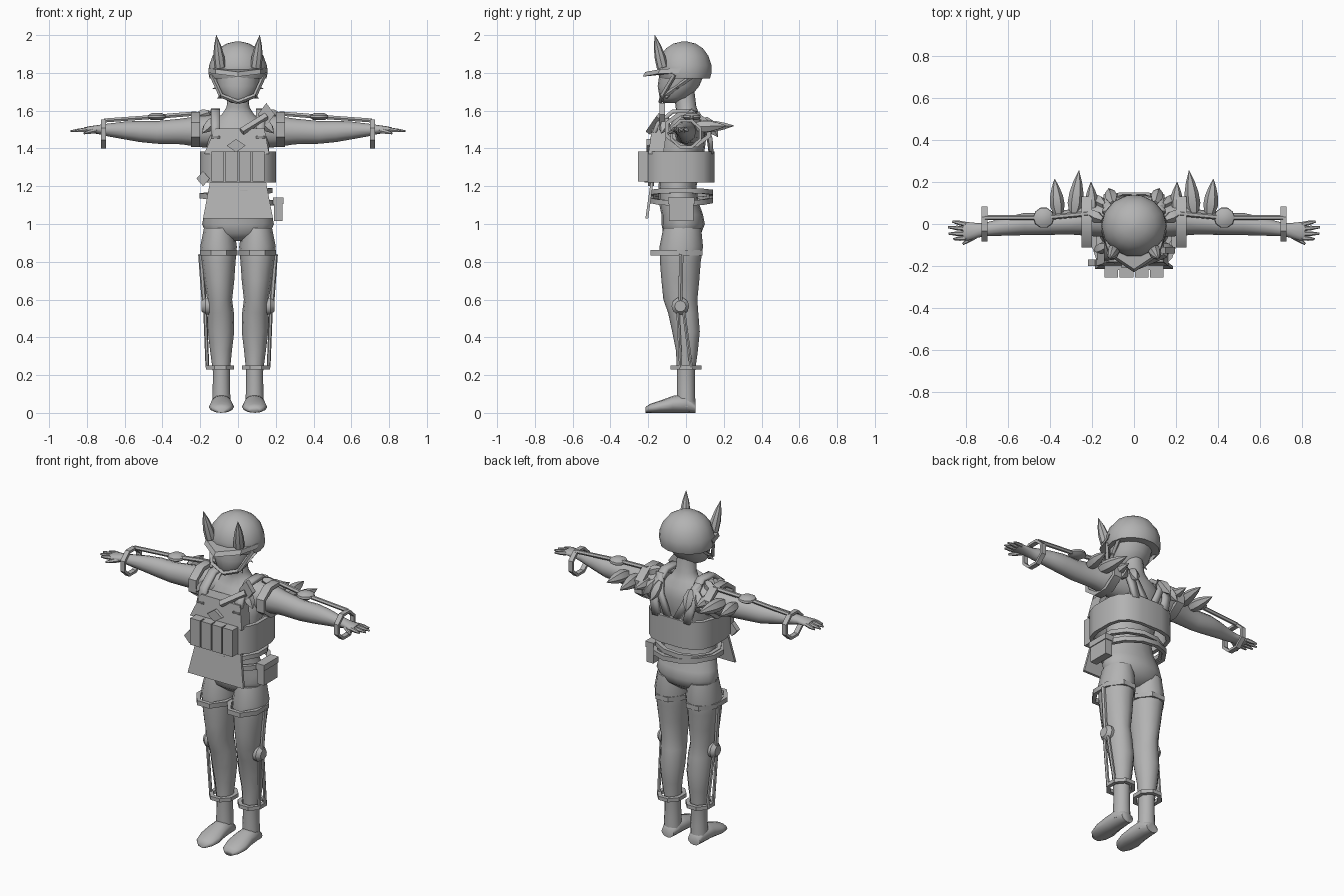
import bpy, bmesh, math
from mathutils import Vector as V

grey = bpy.data.materials.new("plain_grey")
grey.diffuse_color = (0.45, 0.45, 0.45, 1)
X, Y, Z = V((1, 0, 0)), V((0, 1, 0)), V((0, 0, 1))


def finish(bm, name, mirror=False, angle=40):
    bmesh.ops.recalc_face_normals(bm, faces=bm.faces)
    me = bpy.data.meshes.new(name)
    bm.to_mesh(me)
    bm.free()
    me.materials.append(grey)
    for p in me.polygons:
        p.use_smooth = True
    me.set_sharp_from_angle(angle=math.radians(angle))
    ob = bpy.data.objects.new(name, me)
    bpy.context.collection.objects.link(ob)
    if mirror:
        ob.modifiers.new("mirror", 'MIRROR').use_mirror_merge = False
    return ob


def loft(name, secs, n=12, mirror=False, closed=False, phase=0.0, angle=40):
    """Skin elliptical sections given as (centre, u, v)."""
    bm = bmesh.new()
    rows = []
    for c, u, v in secs:
        rows.append([bm.verts.new(c + u * math.cos(phase + 2 * math.pi * i / n)
                                  + v * math.sin(phase + 2 * math.pi * i / n)) for i in range(n)])
    m = len(rows)
    for j in range(m if closed else m - 1):
        a, b = rows[j], rows[(j + 1) % m]
        for i in range(n):
            bm.faces.new((a[i], a[(i + 1) % n], b[(i + 1) % n], b[i]))
    if not closed:
        bm.faces.new(rows[0])
        bm.faces.new(rows[-1])
    return finish(bm, name, mirror, angle)


def column(name, rows, n=16, **k):          # rows: x, y, z, rx, ry
    return loft(name, [(V(r[:3]), X * r[3], Y * r[4]) for r in rows], n, **k)


def sweep(name, p, q, radii, n=6, mirror=True, **k):   # straight taper from p to q
    p, q = V(p), V(q)
    d = (q - p).normalized()
    u = d.cross(Z if abs(d.z) < 0.8 else Y).normalized()
    v = d.cross(u)
    m = len(radii) - 1
    return loft(name, [(p.lerp(q, i / m), u * r, v * r) for i, r in enumerate(radii)], n, mirror, **k)


def ring(name, c, axis, ra, rb, h, t, n=8, power=1.0, tilt=0.0, mirror=True):
    """Faceted band around an axis: half height h, half thickness t."""
    a, b = {'X': (Y, Z), 'Z': (X, Y)}[axis]
    ax = X if axis == 'X' else Z
    f = lambda w: math.copysign(abs(w) ** power, w)
    secs = []
    for i in range(n):
        w = 2 * math.pi * (i + 0.5) / n
        off = a * ra * f(math.cos(w)) + b * rb * f(math.sin(w))
        r = off.normalized()
        secs.append((V(c) + off - r * t + ax * tilt * math.cos(w), r * t * 1.414, ax * h * 1.414))
    return loft(name, secs, 4, mirror, True, math.pi / 4)


def prism(name, pts, d, mirror=False):      # polygon pushed along d
    bm = bmesh.new()
    f = bm.faces.new([bm.verts.new(p) for p in pts])
    g = bmesh.ops.extrude_face_region(bm, geom=[f])
    bmesh.ops.translate(bm, vec=d, verts=[e for e in g['geom'] if isinstance(e, bmesh.types.BMVert)])
    bm.faces.ensure_lookup_table()
    if f.is_valid and not any(len(e.link_faces) == 2 for e in f.edges):
        bm.faces.remove(f)
    return finish(bm, name, mirror)


def box(name, x0, x1, y0, y1, z0, z1, mirror=False):
    return prism(name, [(x0, y0, z0), (x1, y0, z0), (x1, y0, z1), (x0, y0, z1)], (0, y1 - y0, 0), mirror)


def strap(name, pts, w, mirror=True):       # ribbon, width along x
    bm = bmesh.new()
    rows = [[bm.verts.new((p[0] + s * w, p[1], p[2])) for s in (-1, 1)] for p in pts]
    for a, b in zip(rows, rows[1:]):
        bm.faces.new((a[0], a[1], b[1], b[0]))
    ob = finish(bm, name)
    s = ob.modifiers.new("thick", 'SOLIDIFY')
    s.thickness, s.offset = 0.022, 0
    if mirror:
        ob.modifiers.new("mirror", 'MIRROR').use_mirror_merge = False


# body
column("torso", [(0, -.02, .91, .08, .05), (0, -.02, .95, .17, .10), (0, -.015, 1.0, .19, .115),
                 (0, -.02, 1.05, .18, .11), (0, -.04, 1.12, .16, .105), (0, -.045, 1.2, .14, .1),
                 (0, -.03, 1.3, .15, .11), (0, -.02, 1.4, .165, .12), (0, 0, 1.48, .17, .11),
                 (0, .01, 1.54, .14, .085), (0, .01, 1.58, .085, .06), (0, 0, 1.62, .06, .055),
                 (0, -.01, 1.7, .055, .055)], angle=60)
column("leg", [(.1, -.02, .98, .08, .1), (.103, -.025, .88, .097, .115), (.103, -.03, .8, .09, .108),
               (.1, -.03, .7, .08, .1), (.097, -.03, .6, .066, .09), (.092, -.015, .53, .07, .08),
               (.09, 0, .43, .07, .073), (.09, .005, .33, .058, .058), (.088, 0, .22, .045, .048),
               (.088, 0, .12, .046, .048), (.088, 0, .03, .05, .05)], 12, mirror=True, angle=60)
loft("foot", [(V((.088, y, z)), X * rx, Z * z) for y, z, rx in
              [(.05, .03, .04), (0, .05, .054), (-.07, .045, .058), (-.14, .032, .067),
               (-.19, .024, .055), (-.215, .015, .03)]], 12, True, angle=60)
loft("arm", [(V((x, y, z)), Y * a, Z * b) for x, y, z, a, b in
             [(.1, .02, 1.49, .085, .09), (.2, .02, 1.49, .078, .083), (.3, .01, 1.49, .06, .068),
              (.43, 0, 1.485, .052, .06), (.52, 0, 1.49, .053, .056), (.6, -.01, 1.495, .045, .047),
              (.7, -.025, 1.498, .033, .032), (.74, -.03, 1.5, .034, .024),
              (.79, -.035, 1.5, .044, .017), (.815, -.035, 1.5, .04, .012)]], 12, True, angle=60)
for y0, y1, x1 in [(-.002, .012, .865), (-.023, -.015, .886), (-.046, -.046, .883), (-.066, -.072, .86)]:
    sweep("finger", (.8, y0, 1.5), (x1, y1, 1.492), [.012, .011, .005])
sweep("thumb", (.755, -.055, 1.495), (.815, -.095, 1.48), [.015, .012, .006])

# head and helmet
column("head", [(0, -.085, 1.64, .035, .035), (0, -.06, 1.67, .085, .08), (0, -.04, 1.73, .112, .11),
                (0, -.02, 1.8, .12, .12)], angle=60)
column("helmet", [(0, -.005, 1.77, .15, .135), (0, -.008, 1.8, .157, .147), (0, -.008, 1.84, .153, .147),
                  (0, -.008, 1.89, .135, .13), (0, -.008, 1.93, .103, .1), (0, -.008, 1.955, .06, .06),
                  (0, -.008, 1.966, .015, .015)], 14)
prism("visor", [(-.155, -.04, 1.8), (-.12, -.15, 1.795), (0, -.23, 1.78), (.12, -.15, 1.795),
                (.155, -.04, 1.8)], (0, .015, .025))
sweep("horn", (.095, -.125, 1.83), (.115, -.165, 2.0), [.03, .029, .019, .001], 8)
sweep("chin_strap", (.14, -.06, 1.79), (.09, -.125, 1.68), [.012, .012], 4)
sweep("chin_strap_lower", (.09, -.125, 1.68), (0, -.135, 1.645), [.012, .012], 4)
sweep("ear_strap", (.13, .03, 1.78), (.09, -.11, 1.68), [.012, .012], 4)
for z, y in ((1.68, -.1), (1.73, -.04)):
    sweep("jaw_spike", (.085, y, z), (.135 if z > 1.7 else .11, y - .01, z - .015), [.016, .001], 4)

# chest armour
ring("ammo_band", (0, -.035, 1.302), 'Z', .205, .187, .082, .012, 16, .65, mirror=False)
for i in range(4):
    box("front_pouch", -.14 + .072 * i, -.075 + .072 * i, -.255, -.2, 1.225, 1.385)
prism("chest_plate", [(-.18, -.2, 1.37), (.165, -.2, 1.37), (.14, -.18, 1.505), (-.12, -.18, 1.505)], (0, .08, 0))
for nm, x, y, z, w, h in [("chest_diamond", -.01, -.21, 1.415, .05, .035),
                          ("shoulder_diamond", .15, -.14, 1.58, .045, .06),
                          ("hip_diamond", -.185, -.2, 1.24, .035, .04)]:
    prism(nm, [(x - w, y, z), (x, y, z - h), (x + w, y, z), (x, y, z + h)], (0, .03, 0))
sweep("cross_strap", (.15, -.14, 1.57), (.02, -.195, 1.49), [.02, .02], 4, mirror=False)
strap("shoulder_strap", [(.12, -.18, 1.45), (.12, -.15, 1.53), (.12, -.07, 1.595), (.12, .03, 1.6),
                         (.125, .1, 1.54), (.12, .13, 1.45), (.1, .135, 1.37)], .024)
strap("back_strap", [(.13, .06, 1.59), (.09, .115, 1.5), (.03, .13, 1.38)], .02)

# shoulder leaf plates and arm spikes
for p, q in [((.14, .09, 1.55), (.2, .13, 1.46)), ((.12, -.1, 1.56), (.19, -.13, 1.48)),
             ((.15, .02, 1.59), (.23, .06, 1.56)), ((.1, .1, 1.56), (.12, .17, 1.46))]:
    sweep("shoulder_leaf", p, q, [.014, .03, .026, .001], 5)
for x0, x1, y1, r in [(.2, .205, .2, .033), (.285, .262, .255, .037), (.36, .378, .215, .035)]:
    sweep("arm_spike", (x0, .045, 1.515), (x1, y1, 1.52), [.022, r, r * .9, r * .55, .001], 6)

# arm frame
ring("shoulder_ring", (.225, .01, 1.5), 'X', .132, .1, .025, .012)
ring("wrist_ring", (.712, 0, 1.477), 'X', .09, .083, .014, .008)
sweep("upper_arm_rod", (.22, .05, 1.585), (.43, .03, 1.568), [.013, .013])
sweep("forearm_rod", (.43, .03, 1.568), (.71, .03, 1.548), [.012, .012])
sweep("elbow_joint", (.43, .03, 1.55), (.43, .03, 1.588), [.03, .05, .048, .025], 10)

# waist
prism("front_flap", [(-.145, -.185, 1.24), (.145, -.185, 1.24), (.185, -.215, 1.03), (-.185, -.215, 1.03)],
      (0, .015, 0))
ring("belt_upper", (0, -.025, 1.165), 'Z', .19, .175, .013, .012, 12, tilt=.012, mirror=False)
ring("belt_lower", (0, -.025, 1.13), 'Z', .21, .175, .014, .012, 12, tilt=-.02, mirror=False)
box("hip_pouch", .19, .235, -.09, .04, 1.015, 1.135)
box("hip_pouch_flap", .185, .24, -.095, .045, 1.105, 1.14)

# leg frame
ring("thigh_ring", (.102, -.05, .848), 'Z', .108, .148, .014, .012)
ring("ankle_ring", (.095, 0, .24), 'Z', .08, .09, .011, .012)
sweep("thigh_rod", (.198, -.025, .84), (.178, -.03, .565), [.013, .013])
sweep("knee_joint", (.15, -.03, .565), (.192, -.03, .565), [.046, .047, .03], 10)
for y in (-.035, .035):
    sweep("shin_rod", (.175, -.03 + y * .4, .565), (.162, y * .8, .24), [.01, .01])
